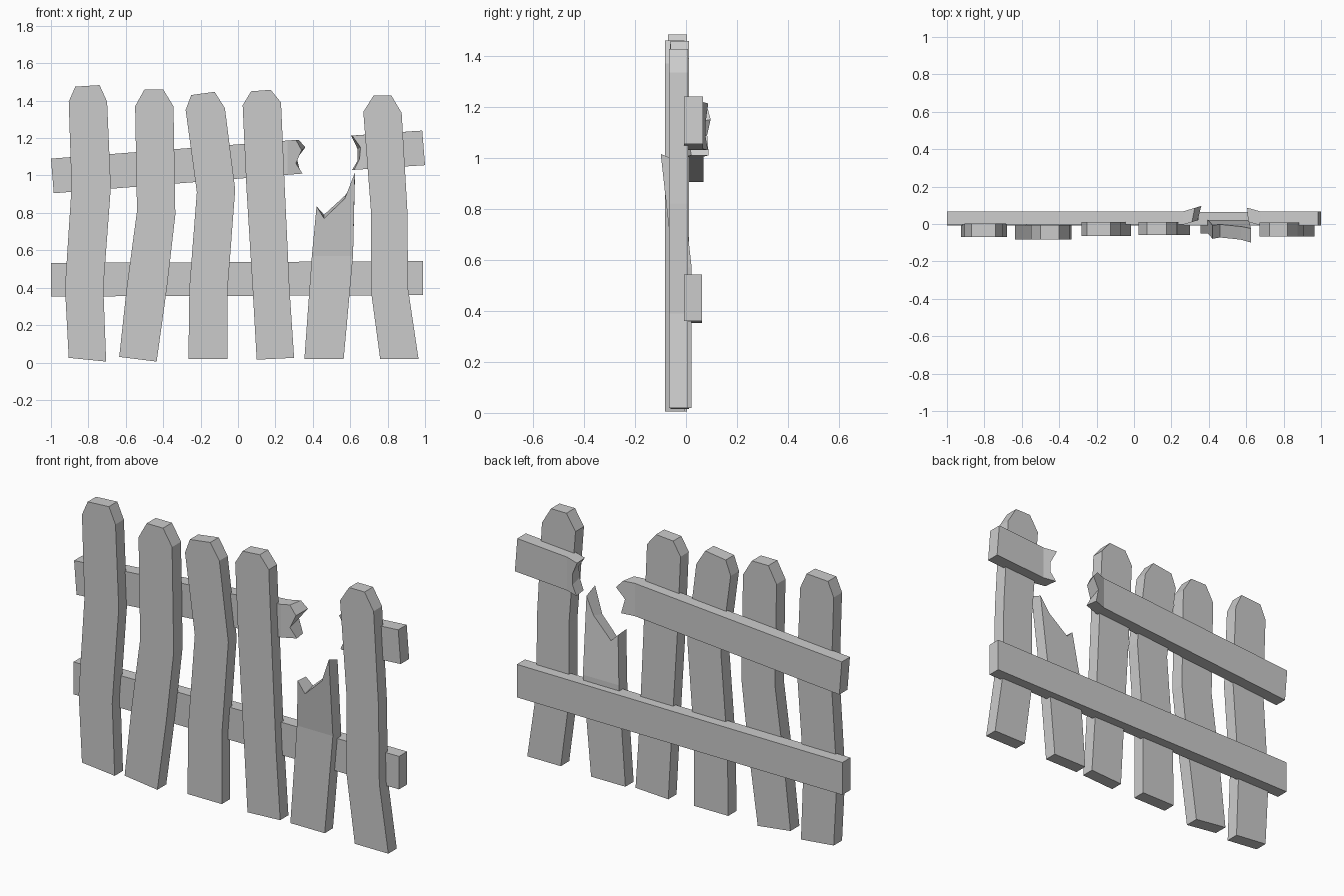
import bpy, bmesh
from mathutils import Vector


def board(name, front, y0, y1, back=None, bend=None):
    """Plank from an x-z outline; bend = (axis, start, direction, slope in y)."""
    back = back or front
    bm = bmesh.new()
    f = [bm.verts.new((x, y0, z)) for x, z in front]
    b = [bm.verts.new((x, y1, z)) for x, z in back]
    bm.faces.new(f)
    bm.faces.new(b[::-1])
    n = len(f)
    for i in range(n):
        j = (i + 1) % n
        bm.faces.new((f[j], f[i], b[i], b[j]))
    if bend:
        axis, start, direction, slope = bend
        co, no = Vector(), Vector()
        co[axis], no[axis] = start, 1
        bmesh.ops.bisect_plane(bm, geom=bm.verts[:] + bm.edges[:] + bm.faces[:],
                               plane_co=co, plane_no=no)
        for v in bm.verts:
            v.co.y += slope * max(0, (v.co[axis] - start) * direction)
    bmesh.ops.recalc_face_normals(bm, faces=bm.faces[:])
    mesh = bpy.data.meshes.new(name)
    bm.to_mesh(mesh)
    bm.free()
    obj = bpy.data.objects.new(name, mesh)
    bpy.context.collection.objects.link(obj)
    return obj


def picket(name, rows, y0, y1):
    """Crooked picket from rows of (left x, left z, right x, right z), bottom to tip."""
    right = [(r[2], r[3]) for r in rows]
    left = [(r[0], r[1]) for r in reversed(rows)]
    board(name, right + left, y0, y1)


# Whole pickets, left to right
picket("picket_1", [(-.905, .025, -.705, .005), (-.925, .40, -.72, .40),
                    (-.89, .935, -.68, .935), (-.905, 1.395, -.70, 1.395),
                    (-.87, 1.475, -.74, 1.483)], -.07, .003)
picket("picket_2", [(-.635, .03, -.435, .005), (-.595, .40, -.38, .40),
                    (-.54, .81, -.335, .79), (-.55, 1.37, -.345, 1.37),
                    (-.50, 1.46, -.40, 1.46)], -.083, -.005)
picket("picket_3", [(-.265, .02, -.055, .02), (-.26, .40, -.055, .40),
                    (-.22, .91, -.015, .925), (-.28, 1.35, -.07, 1.36),
                    (-.25, 1.43, -.125, 1.447)], -.063, .01)
picket("picket_4", [(.10, .015, .30, .025), (.078, .40, .275, .40),
                    (.045, .935, .25, .935), (.025, 1.375, .23, 1.39),
                    (.07, 1.45, .175, 1.458)], -.06, .012)
picket("picket_6", [(.76, .02, .965, .02), (.71, .39, .91, .39),
                    (.71, .82, .905, .82), (.67, 1.34, .875, 1.335),
                    (.725, 1.427, .82, 1.427)], -.066, .008)

# Snapped picket, leaning forward above the lower rail
base = [(.355, .02), (.565, .02), (.615, .57)]
board("broken_picket",
      base + [(.625, 1.015), (.57, .875), (.46, .77), (.42, .835), (.395, .57)],
      -.05, .022,
      back=base + [(.625, .985), (.575, .895), (.46, .79), (.42, .83), (.395, .57)],
      bend=(2, .57, 1, -.11))

# Lower rail
board("lower_rail", [(-1, .353), (.99, .36), (.99, .542), (-1, .532)], -.008, .063)

# Upper rail, snapped into two splintered pieces
board("upper_rail_left",
      [(-.985, .905), (.345, 1.01), (.31, 1.065), (.34, 1.135), (.31, 1.19), (-1, 1.09)],
      -.003, .068,
      back=[(-.985, .905), (.335, 1.01), (.315, 1.09), (.36, 1.15), (.325, 1.19), (-1, 1.09)],
      bend=(0, .265, 1, .3))
board("upper_rail_right",
      [(1, 1.055), (.985, 1.24), (.61, 1.213), (.655, 1.15), (.65, 1.09), (.62, 1.03)],
      -.008, .066,
      back=[(1, 1.055), (.985, 1.24), (.605, 1.213), (.64, 1.14), (.64, 1.08), (.61, 1.03)],
      bend=(0, .68, -1, .28))
